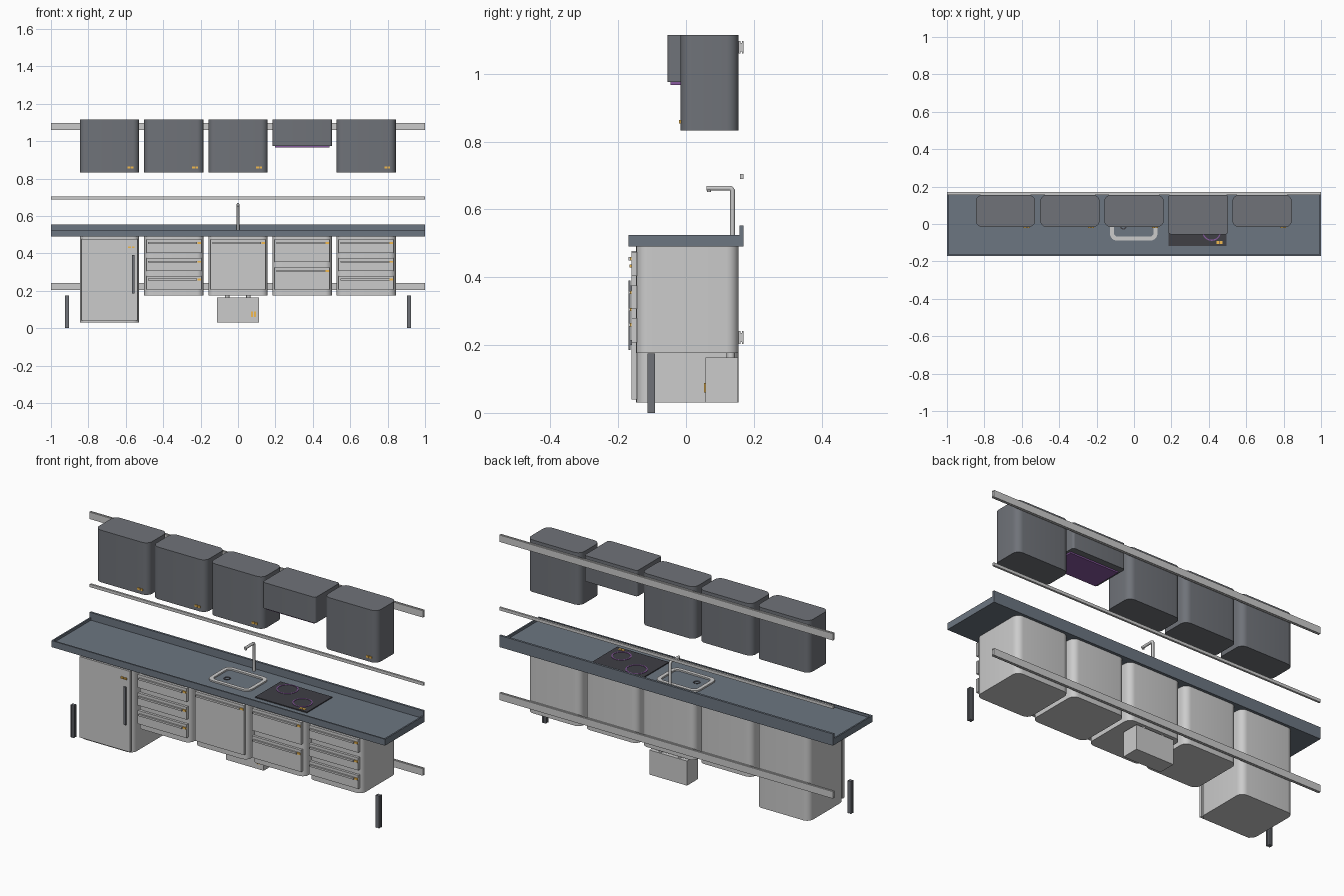
import bpy, bmesh, math

if "Cube" in bpy.data.objects:
    bpy.data.objects.remove(bpy.data.objects["Cube"])


def mat(name, r, g, b):
    m = bpy.data.materials.new(name)
    m.diffuse_color = (r, g, b, 1)
    m.use_nodes = True
    m.node_tree.nodes["Principled BSDF"].inputs["Base Color"].default_value = m.diffuse_color
    return m


DARK = mat("dark_grey", 0.16, 0.17, 0.19)
TOP = mat("worktop_slate", 0.15, 0.18, 0.22)
BLACK = mat("glass_black", 0.05, 0.05, 0.06)
ORANGE = mat("orange", 0.9, 0.5, 0.08)
PURPLE = mat("purple", 0.25, 0.1, 0.35)


def finish(name, bm, m=None, smooth=False):
    bmesh.ops.recalc_face_normals(bm, faces=bm.faces)
    me = bpy.data.meshes.new(name)
    bm.to_mesh(me)
    bm.free()
    ob = bpy.data.objects.new(name, me)
    bpy.context.collection.objects.link(ob)
    if m:
        me.materials.append(m)
    if smooth:
        bpy.ops.object.select_all(action='DESELECT')
        ob.select_set(True)
        bpy.context.view_layer.objects.active = ob
        bpy.ops.object.shade_smooth_by_angle(angle=math.radians(35))
    return ob


def boxes(name, dims, m=None):
    """One object from boxes given as x0, x1, y0, y1, z0, z1."""
    bm = bmesh.new()
    for x0, x1, y0, y1, z0, z1 in dims:
        for v in bmesh.ops.create_cube(bm, size=1)["verts"]:
            v.co = ((x0 + x1) / 2 + v.co.x * (x1 - x0),
                    (y0 + y1) / 2 + v.co.y * (y1 - y0),
                    (z0 + z1) / 2 + v.co.z * (z1 - z0))
    return finish(name, bm, m)


def outline(x0, x1, y0, y1, r, seg=6):
    """Rounded rectangle points, anticlockwise."""
    pts = []
    for i, (cx, cy) in enumerate([(x1 - r, y1 - r), (x0 + r, y1 - r), (x0 + r, y0 + r), (x1 - r, y0 + r)]):
        for k in range(seg + 1):
            a = math.pi / 2 * (i + k / seg)
            pts.append((cx + r * math.cos(a), cy + r * math.sin(a)))
    return pts


def loft(name, loops, m=None, closed=False):
    """Skin between (points, z) loops; capped, or closed into a ring."""
    bm = bmesh.new()
    rows = [[bm.verts.new((x, y, z)) for x, y in pts] for pts, z in loops]
    n = len(rows[0])
    pairs = list(zip(rows, rows[1:])) + ([(rows[-1], rows[0])] if closed else [])
    for a, b in pairs:
        for i in range(n):
            bm.faces.new((a[i], a[(i + 1) % n], b[(i + 1) % n], b[i]))
    if not closed:
        bm.faces.new(rows[0])
        bm.faces.new(rows[-1])
    return finish(name, bm, m, True)


def prism(name, x0, x1, y0, y1, z0, z1, r, m=None):
    o = outline(x0, x1, y0, y1, r)
    return loft(name, [(o, z0), (o, z1)], m)


def circle(x, y, r, n=32):
    return [(x + r * math.cos(2 * math.pi * i / n), y + r * math.sin(2 * math.pi * i / n)) for i in range(n)]


def ring(name, outer, inner, z0, z1, m=None):
    return loft(name, [(outer, z0), (outer, z1), (inner, z1), (inner, z0)], m, True)


CENTRES = [-0.687, -0.343, 0, 0.343, 0.685]
HALF = 0.159

# wall cabinets and extractor hood
for i, c in enumerate(CENTRES):
    a, b = c - HALF, c + HALF
    if i == 3:
        prism("extractor_hood", a, b, -0.055, 0.155, 0.975, 1.115, 0.012, DARK)
        boxes("hood_filter", [(a + 0.015, b - 0.013, -0.045, 0.12, 0.967, 0.976)], PURPLE)
    else:
        prism(f"wall_cabinet_{i}", a, b, -0.016, 0.155, 0.833, 1.115, 0.035, DARK)
        boxes(f"wall_cabinet_tag_{i}", [(b - 0.062, b - 0.046, -0.021, -0.014, 0.854, 0.864),
                                        (b - 0.043, b - 0.03, -0.021, -0.014, 0.854, 0.864)], ORANGE)

# wall rails with an I-shaped section
for name, z0, z1 in [("upper_rail", 1.06, 1.097), ("lower_rail", 0.203, 0.241)]:
    boxes(name, [(-1, 1, 0.155, 0.161, z0, z1), (-1, 1, 0.165, 0.17, z0, z1),
                 (-1, 1, 0.16, 0.166, z0 + 0.006, z1 - 0.006)])
boxes("utensil_rail", [(-1, 1, 0.159, 0.17, 0.689, 0.705)])

# worktop tray with raised lip and upstand
boxes("worktop", [(-1, 1, -0.17, 0.17, 0.49, 0.512),
                  (-1, 1, -0.17, -0.162, 0.512, 0.525),
                  (-1, -0.992, -0.162, 0.158, 0.512, 0.525),
                  (0.992, 1, -0.162, 0.158, 0.512, 0.525),
                  (-1, 1, 0.158, 0.17, 0.512, 0.553)], TOP)

# sink rim and drain
ring("sink_rim", outline(-0.128, 0.125, -0.088, 0.095, 0.035),
     outline(-0.108, 0.105, -0.068, 0.075, 0.022), 0.511, 0.52)
ring("sink_drain", circle(-0.057, -0.012, 0.018), circle(-0.057, -0.012, 0.011), 0.511, 0.514, BLACK)

# tap: swept tube with a short outlet
cu = bpy.data.curves.new("tap", 'CURVE')
cu.dimensions = '3D'
cu.bevel_depth = 0.0075
cu.bevel_resolution = 3
cu.use_fill_caps = True
sp = cu.splines.new('POLY')
path = [(0.137, 0.512), (0.137, 0.656), (0.134, 0.661), (0.129, 0.6625), (0.06, 0.6625)]
sp.points.add(len(path) - 1)
for p, (y, z) in zip(sp.points, path):
    p.co = (0, y, z, 1)
tap = bpy.data.objects.new("tap", cu)
bpy.context.collection.objects.link(tap)
loft("tap_outlet", [(circle(0, 0.068, 0.006, 16), 0.651), (circle(0, 0.068, 0.006, 16), 0.662)])

# hob with two heating rings and touch controls
boxes("hob", [(0.185, 0.495, -0.117, 0.1, 0.511, 0.517)], BLACK)
for i, (x, y, r) in enumerate([(0.265, 0.045, 0.055), (0.415, -0.04, 0.05)]):
    ring(f"hob_ring_{i}", circle(x, y, r), circle(x, y, r - 0.006), 0.516, 0.519, PURPLE)
boxes("hob_controls", [(0.44, 0.454, -0.106, -0.092, 0.516, 0.519),
                       (0.458, 0.472, -0.106, -0.092, 0.516, 0.519)], ORANGE)

# base units: body, fronts, bar handles and orange tags
FRONTS = {1: [(0.403, 0.475), (0.307, 0.375), (0.207, 0.28)],
          2: [(0.207, 0.475)],
          3: [(0.355, 0.475), (0.207, 0.325)]}
FRONTS[4] = FRONTS[1]
for i, c in enumerate(CENTRES):
    a, b = c - HALF, c + HALF
    prism(f"base_cabinet_{i}", a, b, -0.147, 0.155, 0.03 if i == 0 else 0.176, 0.49, 0.035)
    for k, (z0, z1) in enumerate(FRONTS.get(i, [])):
        boxes(f"front_panel_{i}_{k}", [(a + 0.012, b - 0.012, -0.16, -0.145, z0, z1)])
        h = z1 - 0.02
        boxes(f"front_handle_{i}_{k}", [(a + 0.022, b - 0.035, -0.169, -0.159, h - 0.005, h + 0.005)])
        boxes(f"front_tag_{i}_{k}", [(b - 0.033, b - 0.014, -0.165, -0.159, h - 0.005, h + 0.005)], ORANGE)

# fridge door
a, b = CENTRES[0] - HALF, CENTRES[0] + HALF
boxes("fridge_door", [(a + 0.008, b - 0.008, -0.16, -0.145, 0.04, 0.478)])
boxes("fridge_handle", [(b - 0.04, b - 0.026, -0.17, -0.163, 0.185, 0.39),
                        (b - 0.038, b - 0.028, -0.164, -0.159, 0.2, 0.215),
                        (b - 0.038, b - 0.028, -0.164, -0.159, 0.36, 0.375)], DARK)
boxes("fridge_tag", [(b - 0.06, b - 0.044, -0.166, -0.159, 0.428, 0.438),
                     (b - 0.04, b - 0.026, -0.166, -0.159, 0.428, 0.438)], ORANGE)

# water heater under the sink unit
boxes("water_heater", [(-0.113, 0.113, 0.058, 0.153, 0.03, 0.163)])
for i, x in enumerate((-0.058, 0.056)):
    loft(f"heater_pipe_{i}", [(circle(x, 0.132, 0.012, 16), 0.16), (circle(x, 0.132, 0.012, 16), 0.18)])
boxes("heater_controls", [(0.07, 0.08, 0.053, 0.06, 0.06, 0.088),
                          (0.086, 0.096, 0.053, 0.06, 0.06, 0.088)], ORANGE)

# legs: slotted square posts
for side, s in (("left", -1), ("right", 1)):
    x, y = 0.915 * s, -0.1025
    boxes(f"{side}_leg", [(x - 0.008, x + 0.008, y - 0.008, y + 0.008, 0, 0.175)] +
          [(x + dx - 0.004, x + dx + 0.004, y + dy - 0.004, y + dy + 0.004, 0, 0.175)
           for dx in (-0.007, 0.007) for dy in (-0.007, 0.007)], DARK)
